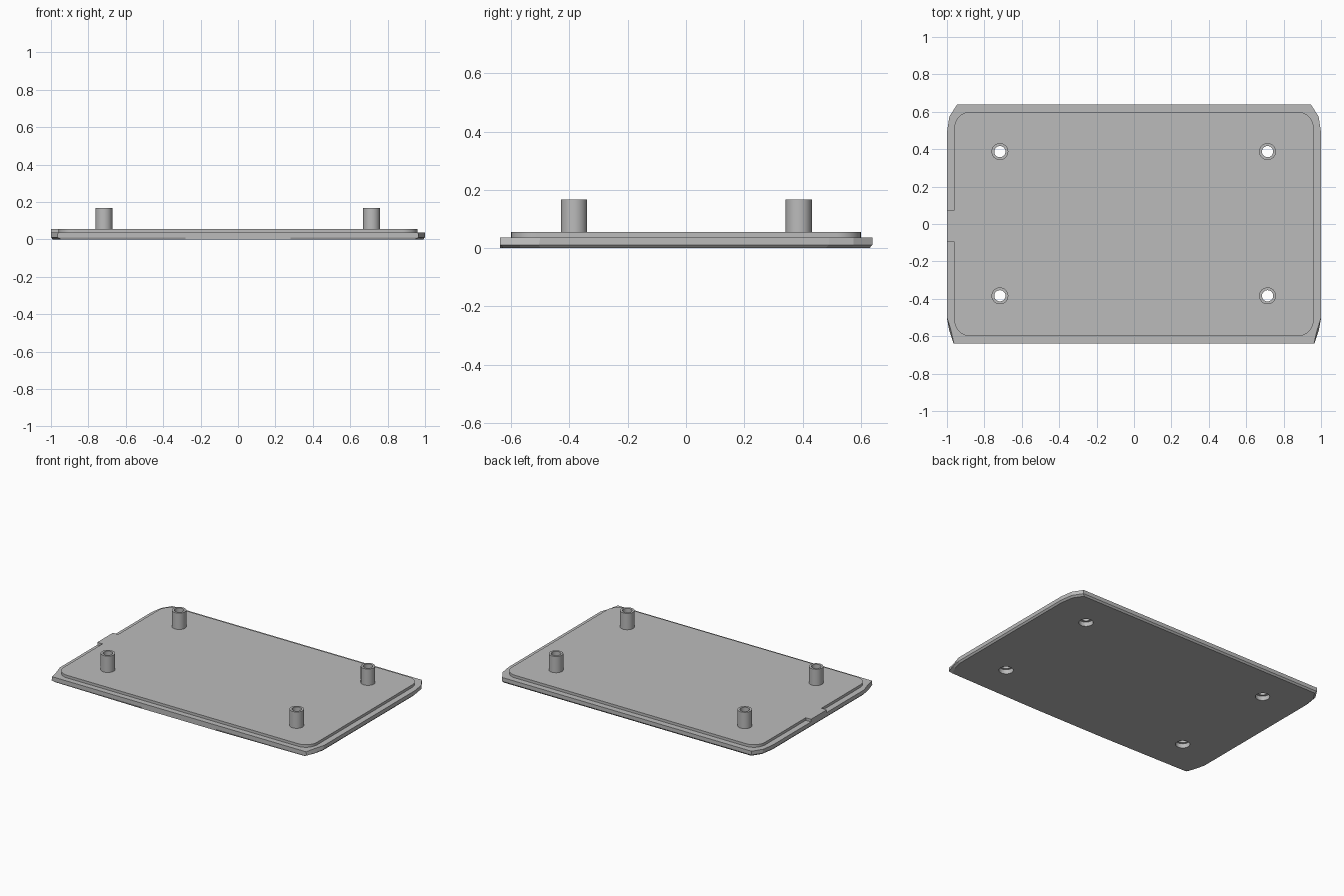
import bpy, bmesh, math

if "Cube" in bpy.data.objects:
    bpy.data.objects.remove(bpy.data.objects["Cube"])

grey = bpy.data.materials.new("light_grey")
grey.diffuse_color = (0.5, 0.5, 0.5, 1)
grey.use_nodes = True
grey.node_tree.nodes["Principled BSDF"].inputs["Base Color"].default_value = grey.diffuse_color

PLATE_TOP, LIP_TOP, POST_TOP = 0.037, 0.055, 0.167
POSTS = [(x, y) for x in (-0.717, 0.714) for y in (-0.384, 0.387)]


def loft(name, rings):
    """Closed solid through matching rings of 3D points, capped at both ends."""
    bm = bmesh.new()
    loops = [[bm.verts.new(p) for p in ring] for ring in rings]
    n = len(loops[0])
    for a, b in zip(loops, loops[1:]):
        for i in range(n):
            j = (i + 1) % n
            bm.faces.new((a[i], a[j], b[j], b[i]))
    bm.faces.new(loops[0][::-1])
    bm.faces.new(loops[-1])
    bmesh.ops.recalc_face_normals(bm, faces=bm.faces[:])
    mesh = bpy.data.meshes.new(name)
    bm.to_mesh(mesh)
    bm.free()
    mesh.materials.append(grey)
    ob = bpy.data.objects.new(name, mesh)
    bpy.context.collection.objects.link(ob)
    return ob


def circle(x, y, r, z, n=32):
    return [(x + r * math.cos(2 * math.pi * i / n),
             y + r * math.sin(2 * math.pi * i / n), z) for i in range(n)]


def mirrored(half, z):
    """Right half outline from front to back, mirrored across x."""
    return [(x, y, z) for x, y in half] + [(-x, y, z) for x, y in reversed(half)]


# Base plate: clipped corners, undercut lower edge except mid front
lower = [(0.28, -0.638), (0.945, -0.628), (0.972, -0.57), (0.99, -0.50),
         (0.99, 0.48), (0.975, 0.57), (0.935, 0.63)]
middle = [(0.28, -0.638), (0.965, -0.638), (0.988, -0.57), (1, -0.505),
          (1, 0.49), (0.987, 0.575), (0.945, 0.64)]
upper = [(0.28, -0.638), (0.963, -0.638), (0.978, -0.57), (1, -0.50),
         (1, 0.49), (0.987, 0.575), (0.945, 0.64)]
plate = loft("base_plate", [mirrored(lower, 0), mirrored(middle, 0.011),
                            mirrored(upper, PLATE_TOP)])

# Raised lip: rounded rectangle with a tab on the left edge
outline = []
R, HX, HY = 0.085, 0.96, 0.60
for k, (sx, sy) in enumerate([(1, 1), (-1, 1), (-1, -1), (1, -1)]):
    for i in range(9):
        a = math.pi / 2 * (k + i / 8)
        outline.append((sx * (HX - R) + R * math.cos(a),
                        sy * (HY - R) + R * math.sin(a)))
    if k == 1:
        outline += [(-HX, 0.075), (-1, 0.075), (-1, -0.095), (-HX, -0.095)]
lip = loft("raised_lip", [[(x, y, z) for x, y in outline]
                          for z in (PLATE_TOP, LIP_TOP)])

# Screw posts
posts = [loft("screw_post", [circle(x, y, 0.045, z) for z in (LIP_TOP, POST_TOP)])
         for x, y in POSTS]

# Stepped screw holes: wide recess below, narrow bore above
for (x, y), post in zip(POSTS, posts):
    cutter = loft("hole_cutter", [circle(x, y, r, z) for r, z in
                                  ((0.045, -0.1), (0.045, 0.03), (0.03, 0.03), (0.03, 0.3))])
    cutter.hide_render = True
    for ob in (plate, lip, post):
        mod = ob.modifiers.new("screw_hole", 'BOOLEAN')
        mod.operation, mod.solver, mod.object = 'DIFFERENCE', 'EXACT', cutter
        bpy.context.view_layer.objects.active = ob
        bpy.ops.object.modifier_apply(modifier=mod.name)
    bpy.data.objects.remove(cutter)

# Smooth the round walls, keep the edges sharp
bpy.ops.object.select_all(action='DESELECT')
for ob in [lip] + posts:
    ob.select_set(True)
bpy.context.view_layer.objects.active = lip
bpy.ops.object.shade_smooth_by_angle(angle=math.radians(30))
